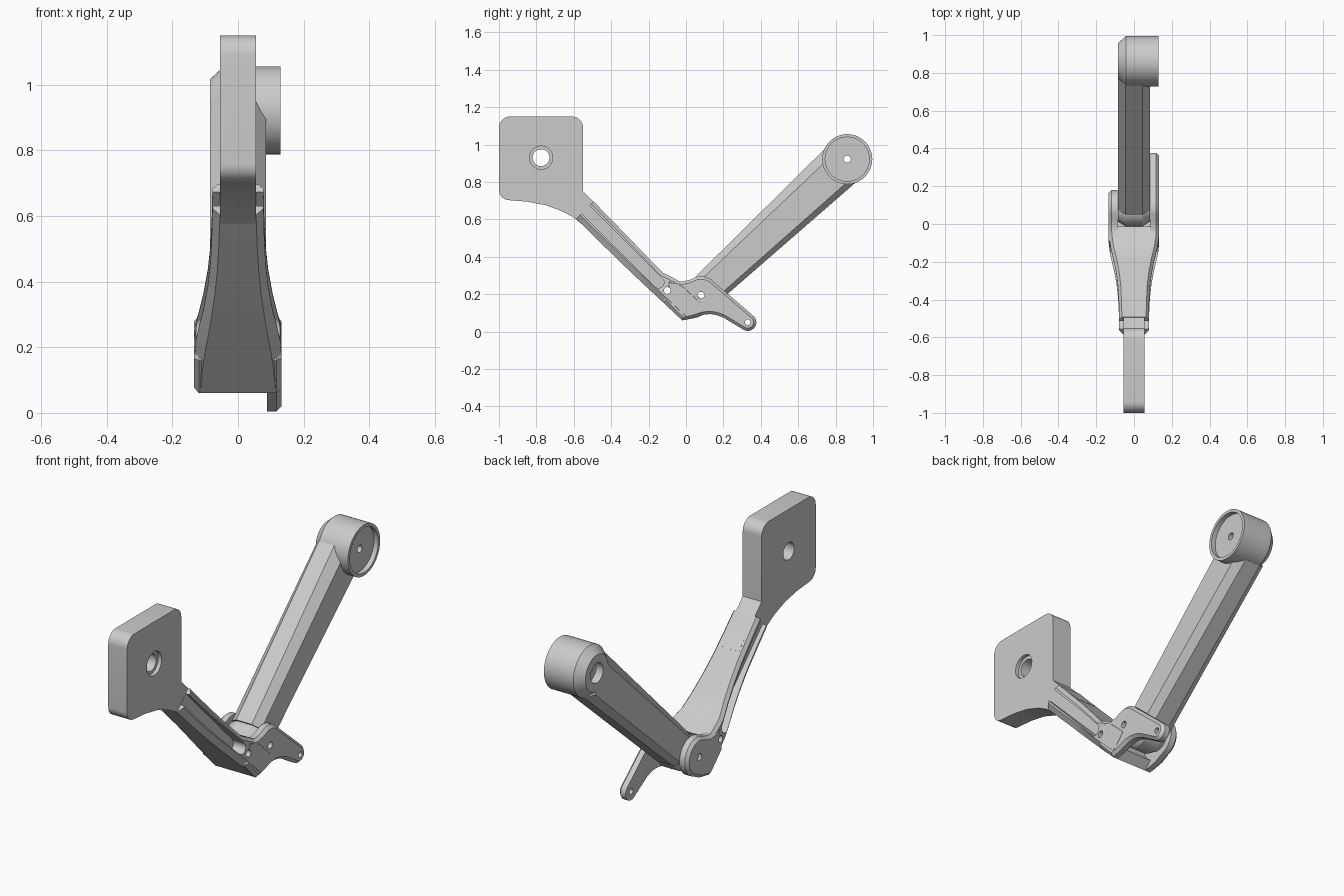
import bpy, bmesh
from math import sin, cos, pi, radians, sqrt
from mathutils import Vector

if "Cube" in bpy.data.objects:
    bpy.data.objects.remove(bpy.data.objects["Cube"])

grey = bpy.data.materials.new("plain grey")
grey.use_nodes = True
colour = (0.6, 0.6, 0.6, 1)
grey.diffuse_color = colour
grey.node_tree.nodes["Principled BSDF"].inputs["Base Color"].default_value = colour

PIVOT = (0.08, 0.195)
CAP = (0.862, 0.922)
WEB_PIN = (-0.1, 0.22)
TIP = (0.33, 0.05)


def finish(name, bm):
    bmesh.ops.recalc_face_normals(bm, faces=bm.faces)
    mesh = bpy.data.meshes.new(name)
    bm.to_mesh(mesh)
    bm.free()
    mesh.materials.append(grey)
    ob = bpy.data.objects.new(name, mesh)
    bpy.context.collection.objects.link(ob)
    return ob


def arc(c, r, a, b, n=10):
    """Points of an arc in the side plane, angles in degrees."""
    return [(c[0] + r * cos(radians(a + (b - a) * i / n)),
             c[1] + r * sin(radians(a + (b - a) * i / n))) for i in range(n + 1)]


def loft(name, rings, closed=False):
    """Skin rings of equal length; cap the ends, or join them when closed."""
    bm = bmesh.new()
    vs = [[bm.verts.new(p) for p in ring] for ring in rings]
    n = len(vs[0])
    pairs = list(zip(vs, vs[1:])) + ([(vs[-1], vs[0])] if closed else [])
    for a, b in pairs:
        for i in range(n):
            j = (i + 1) % n
            bm.faces.new((a[i], a[j], b[j], b[i]))
    if not closed:
        bm.faces.new(vs[0])
        bm.faces.new(vs[-1])
    return finish(name, bm)


def prism(name, outline, x0, x1, chamfer=0):
    """Extrude a side outline from x0 to x1, chamfering the rim at x1."""
    ob = loft(name, [[(x, y, z) for y, z in outline] for x in (x0, x1)])
    if chamfer:
        bm = bmesh.new()
        bm.from_mesh(ob.data)
        rim = [e for e in bm.edges if all(abs(v.co.x - x1) < 1e-5 for v in e.verts)]
        bmesh.ops.bevel(bm, geom=rim, offset=chamfer, segments=1, affect='EDGES')
        bm.to_mesh(ob.data)
        bm.free()
    return ob


def lathe(name, centre, profile, closed=False, n=48):
    """Turn an (x, radius) profile around the cross axis."""
    y, z = centre
    return loft(name, [[(x, y + r * cos(2 * pi * i / n), z + r * sin(2 * pi * i / n))
                        for i in range(n)] for x, r in profile], closed)


def pin(centre, r, half=0.3):
    return lathe("cutter", centre, [(-half, r), (half, r)], n=32)


def cut(ob, *cutters):
    """Subtract the cutters from the part and discard them."""
    for c in cutters:
        m = ob.modifiers.new("cut", 'BOOLEAN')
        m.object, m.operation, m.solver = c, 'DIFFERENCE', 'EXACT'
    dg = bpy.context.evaluated_depsgraph_get()
    mesh = bpy.data.meshes.new_from_object(ob.evaluated_get(dg))
    ob.modifiers.clear()
    ob.data = mesh
    for c in cutters:
        bpy.data.objects.remove(c)
    return ob


parts = []

# Square head with rounded corners, running down into the neck
outline = [(-0.36, 0.56), (-0.55, 0.75)]
outline += arc((-0.61, 1.09), 0.06, 0, 90) + arc((-0.94, 1.09), 0.06, 90, 180)
outline += arc((-0.945, 0.758), 0.055, 180, 265)
outline += [(-0.85, 0.695), (-0.75, 0.676), (-0.66, 0.643), (-0.6, 0.61), (-0.54, 0.56), (-0.45, 0.475)]
head = prism("head_plate", outline, -0.055, 0.055)
hole = lathe("cutter", (-0.775, 0.93), [(-0.2, 0.045), (0.035, 0.045), (0.035, 0.062), (0.2, 0.062)])
parts.append(cut(head, hole))


# Lower arm: u runs down the arm, v across it
def uv(u, v):
    return ((u + v) / sqrt(2), (v - u) / sqrt(2))


# u, bottom v, top v, bottom half width, side half width
stations = [(-0.84, 0.012, 0.143, 0.055, 0.078), (-0.72, 0.012, 0.141, 0.058, 0.08),
            (-0.6, 0.014, 0.14, 0.063, 0.084), (-0.5, 0.015, 0.138, 0.07, 0.092),
            (-0.4, 0.017, 0.136, 0.08, 0.105), (-0.31, 0.02, 0.135, 0.091, 0.121),
            (-0.25, 0.022, 0.155, 0.099, 0.13), (-0.18, 0.024, 0.175, 0.107, 0.133),
            (-0.057, 0.028, 0.18, 0.115, 0.133)]
rings = []
for u, lo, hi, wb, ws in stations:
    half = [(wb, lo), (ws, lo + 0.03), (ws, hi - 0.018), (ws - 0.014, hi)]
    section = half + [(-x, v) for x, v in reversed(half)]
    rings.append([(x, *uv(u, v)) for x, v in section])
arm = loft("lower_arm", rings)

# Side channels, open at the top and round at the bottom
slot = [uv(u, v) for u, v in [(-0.95, 0.052), *arc((-0.29, 0.082), 0.03, -90, 90), (-0.95, 0.112)]]
cutters = [prism("cutter", slot, s * 0.056, s * 0.3) for s in (-1, 1)]
fork_gap = lathe("cutter", PIVOT, [(-0.088, 0.112), (0.088, 0.112)])
parts.append(cut(arm, fork_gap, pin(WEB_PIN, 0.018), *cutters))

# Fork cheeks: a short round one and one that carries the lever
top_edge = [(-0.12, 0.16), (-0.1, 0.285), (-0.07, 0.274), (-0.02, 0.268), (0.02, 0.277)]
round_cheek = top_edge + arc(PIVOT, 0.1, 105, -75, 20) + [(0.06, 0.075), (-0.02, 0.06)]
lever_cheek = (top_edge + arc(PIVOT, 0.1, 105, 58, 6) + arc(TIP, 0.046, 55, -120, 14)
               + [(0.2, 0.075), (0.165, 0.088), (0.13, 0.094), (0.09, 0.09), (0.04, 0.074), (-0.02, 0.06)])
cheek = prism("round_cheek", round_cheek, -0.088, -0.134, 0.015)
parts.append(cut(cheek, pin(PIVOT, 0.018), pin(WEB_PIN, 0.018)))
lever = prism("lever_cheek", lever_cheek, 0.088, 0.132, 0.015)
parts.append(cut(lever, pin(PIVOT, 0.018), pin(WEB_PIN, 0.018), pin(TIP, 0.015)))

# Upper arm: tapered bar with chamfered edges
start, end = Vector(PIVOT), Vector(CAP)
along = (end - start).normalized()
across = Vector((-along.y, along.x))
rings = []
for s, top, side_top, side_low, low in [(0.045, 0.092, 0.06, -0.066, -0.09),
                                        (1.01, 0.122, 0.07, -0.09, -0.122)]:
    half = [(0.045, low), (0.085, side_low), (0.085, side_top), (0.045, top)]
    section = half + [(-x, h) for x, h in reversed(half)]
    rings.append([(x, *(start + along * s + across * h)) for x, h in section])
parts.append(loft("upper_arm", rings))

# Round knuckle of the upper arm, held inside the fork
knuckle = [(-0.085, 0.018), (-0.085, 0.068), (-0.045, 0.092), (0.045, 0.092), (0.085, 0.068), (0.085, 0.018)]
parts.append(lathe("knuckle", PIVOT, knuckle, True))
cut(parts[-2], pin(PIVOT, 0.018))

# Round end cap with a shallow recess, a centre hole and a counterbore
cap = [(-0.085, 0.095), (-0.042, 0.134), (0.13, 0.134), (0.13, 0.118), (0.105, 0.118),
       (0.105, 0.019), (-0.045, 0.019), (-0.045, 0.052), (-0.085, 0.052)]
parts.append(lathe("end_cap", CAP, cap, True))

# Smooth the round walls, keep the edges crisp
bpy.ops.object.select_all(action='DESELECT')
for ob in parts:
    ob.select_set(True)
bpy.context.view_layer.objects.active = parts[0]
bpy.ops.object.shade_smooth_by_angle(angle=radians(25))
